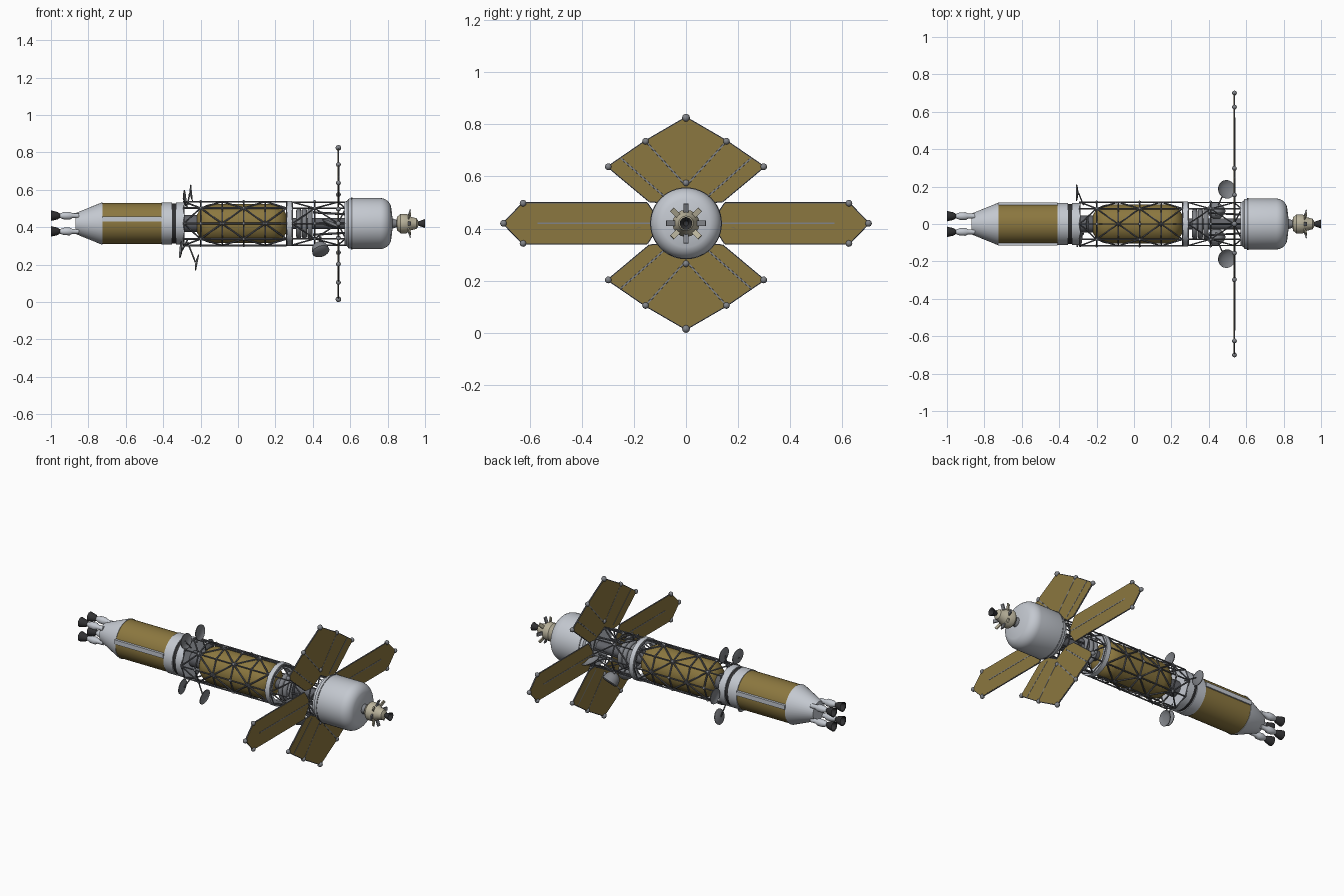
import bpy, bmesh, math
from mathutils import Vector, Matrix

if "Cube" in bpy.data.objects:
    bpy.data.objects.remove(bpy.data.objects["Cube"])

CZ = 0.42  # height of the long axis


def material(name, r, g, b):
    m = bpy.data.materials.new(name)
    m.diffuse_color = (r, g, b, 1)
    m.use_nodes = True
    m.node_tree.nodes["Principled BSDF"].inputs["Base Color"].default_value = m.diffuse_color
    return m


WHITE = material("pale_grey", 0.55, 0.58, 0.63)
GOLD = material("gold_foil", 0.26, 0.185, 0.05)
GREY = material("mid_grey", 0.22, 0.23, 0.25)
TRUSS = material("truss_grey", 0.12, 0.125, 0.14)
DARK = material("dark_grey", 0.03, 0.03, 0.032)
BEIGE = material("beige", 0.5, 0.46, 0.34)


def finish(bm, name, mat, smooth=True):
    bmesh.ops.recalc_face_normals(bm, faces=bm.faces)
    me = bpy.data.meshes.new(name)
    bm.to_mesh(me)
    bm.free()
    me.materials.append(mat)
    ob = bpy.data.objects.new(name, me)
    bpy.context.collection.objects.link(ob)
    if smooth:
        bpy.ops.object.select_all(action='DESELECT')
        ob.select_set(True)
        bpy.context.view_layer.objects.active = ob
        bpy.ops.object.shade_smooth_by_angle(angle=math.radians(35))
    return ob


def lathe(name, profile, mat, origin=(0, 0, CZ), axis=(1, 0, 0), seg=40):
    """Spin (distance along axis, radius) points around the axis."""
    bm = bmesh.new()
    vs = [bm.verts.new((x, r, 0)) for x, r in profile]
    es = [bm.edges.new(p) for p in zip(vs, vs[1:])]
    bmesh.ops.spin(bm, geom=vs + es, cent=(0, 0, 0), axis=(1, 0, 0),
                   angle=2 * math.pi, steps=seg, use_merge=True)
    bmesh.ops.remove_doubles(bm, verts=bm.verts, dist=1e-5)
    rot = Vector((1, 0, 0)).rotation_difference(Vector(axis)).to_matrix().to_4x4()
    bm.transform(Matrix.Translation(origin) @ rot)
    return finish(bm, name, mat)


def drum(name, x0, x1, r, mat, **kw):
    return lathe(name, [(x0, 0), (x0, r), (x1, r), (x1, 0)], mat, **kw)


def rods(name, pairs, r, mat, n=6):
    bm = bmesh.new()
    for p, q in pairs:
        p, q = Vector(p), Vector(q)
        d = q - p
        m = Matrix.Translation((p + q) / 2) @ d.to_track_quat('Z', 'Y').to_matrix().to_4x4()
        bmesh.ops.create_cone(bm, cap_ends=True, segments=n, radius1=r, radius2=r,
                              depth=d.length, matrix=m)
    return finish(bm, name, mat)


def balls(name, points, r, mat):
    bm = bmesh.new()
    for p in points:
        bmesh.ops.create_uvsphere(bm, u_segments=12, v_segments=8, radius=r,
                                  matrix=Matrix.Translation(p))
    return finish(bm, name, mat)


def polar(x, r, a):
    return Vector((x, r * math.cos(a), CZ + r * math.sin(a)))


def arc(cx, cr, r, a0, a1, n=8):
    return [(cx + r * math.cos(math.radians(a0 + (a1 - a0) * i / n)),
             cr + r * math.sin(math.radians(a0 + (a1 - a0) * i / n))) for i in range(n + 1)]


# Rear propulsion stage
lathe("rear_cone", [(-0.87, 0), (-0.87, 0.055), (-0.73, 0.112), (-0.725, 0.112), (-0.725, 0)], WHITE)
drum("rear_gold_tank", -0.726, -0.409, 0.109, GOLD)
drum("rear_collar", -0.41, -0.352, 0.113, WHITE)
drum("dark_band", -0.353, -0.33, 0.107, DARK)
drum("front_collar", -0.331, -0.29, 0.113, WHITE)
for side in (-1, 1):  # raised cable ducts on the flanks
    bm = bmesh.new()
    bmesh.ops.create_cube(bm, size=1, matrix=Matrix.Translation((-0.568, side * 0.108, CZ + 0.025))
                          @ Matrix.Diagonal((0.318, 0.016, 0.026, 1)))
    finish(bm, "cable_duct", WHITE, False)

# Four rear engines
for sy in (-1, 1):
    for sz in (-1, 1):
        o = (0, sy * 0.042, CZ + sz * 0.042)
        lathe("engine_body", [(-0.955, 0), (-0.955, 0.011), (-0.93, 0.02), (-0.90, 0.021),
                              (-0.885, 0.013), (-0.85, 0.013), (-0.85, 0)], WHITE, o, seg=16)
        lathe("engine_bell", [(-0.95, 0.01), (-0.965, 0.02), (-1.0, 0.028), (-0.997, 0.024),
                              (-0.965, 0.015), (-0.955, 0)], DARK, o, seg=20)

# Caged gold tank in the middle
lathe("middle_gold_tank", arc(-0.135, 0.015, 0.09, 180, 90) + arc(0.175, 0.015, 0.09, 90, 0), GOLD)
lathe("middle_tank_end_shaft", [(-0.30, 0.0), (-0.30, 0.045), (-0.20, 0.045), (-0.20, 0)], TRUSS)

# Trusses: eight long rails, octagon rings and diagonals
N = 8


def truss(name, stations, r, thick):
    pairs = []
    ang = [2 * math.pi * i / N for i in range(N)]
    for k, x in enumerate(stations):
        for i in range(N):
            a, b = ang[i], ang[(i + 1) % N]
            pairs.append((polar(x, r, a), polar(x, r, b)))
            if k + 1 < len(stations):
                nx = stations[k + 1]
                pairs.append((polar(x, r, a), polar(nx, r, a)))
                if (i + k) % 2:
                    a, b = b, a
                pairs.append((polar(x, r, a), polar(nx, r, b)))
    rods(name, pairs, thick, TRUSS)


truss("middle_truss", [-0.29, -0.2, -0.085, 0.03, 0.145, 0.26], 0.117, 0.0045)
truss("forward_truss", [0.29, 0.41, 0.535, 0.575], 0.115, 0.004)
balls("truss_joints", [polar(x, 0.117, math.pi * i / 4) for i in range(8)
                       for x in (-0.2, 0.03, 0.41)], 0.008, GREY)

# Bulkhead ring between trusses
lathe("bulkhead_ring", [(0.262, 0.09), (0.262, 0.121), (0.29, 0.121), (0.29, 0.09), (0.262, 0.09)], WHITE)

# Equipment stack inside the forward truss
drum("equipment_core", 0.24, 0.58, 0.03, TRUSS)
for x in (0.325, 0.355, 0.385):
    lathe("equipment_ring", arc(x, 0.068, 0.014, 0, 360, 12), GREY, seg=28)
    drum("equipment_disc", x - 0.006, x + 0.006, 0.066, TRUSS, seg=28)
rods("equipment_struts", [(polar(0.4, 0.06, math.pi * i / 2), polar(0.57, 0.05, math.pi * i / 2))
                          for i in range(4)], 0.006, TRUSS)


# Dish antennas on booms
def dish(name, c, normal, r, depth, mat, root):
    prof = [(-depth, 0), (-depth * 0.75, r * 0.5), (-depth * 0.25, r * 0.87), (0, r),
            (0.004, r), (-depth * 0.3, r * 0.75), (-depth * 0.6, r * 0.4), (-depth * 0.7, 0)]
    lathe(name, prof, mat, c, normal, 24)
    tip = Vector(c) - Vector(normal).normalized() * depth
    rods(name + "_boom", [(root, tip)], 0.004, TRUSS)


for c, n in (((-0.25, 0.0, 0.585), (1, 0, 0.1)), ((-0.285, -0.08, 0.555), (1, -0.1, 0.1)),
             ((-0.305, -0.08, 0.28), (-1, -0.1, 0.1)), ((-0.22, 0.0, 0.212), (1, 0, -0.2)),
             ((-0.305, 0.168, 0.42), (-1, 0, 0))):
    d = Vector((0, c[1], c[2] - CZ)).normalized() * 0.1
    dish("rear_dish", c, n, 0.044, 0.008, GREY, (-0.27, d.y, CZ + d.z))
for s in (-1, 1):
    dish("forward_dish", (0.495, s * 0.185, CZ), (0.45, s * 0.15, 1), 0.05, 0.016, GREY,
         (0.45, s * 0.1, CZ))
    lathe("sensor_pod", arc(0, 0, 0.045, 180, 90) + [(0.012, 0.047), (0.02, 0.035), (0.02, 0)], GREY,
          (0.44, s * 0.07, 0.28), (0.2, s * 0.5, -0.6), 24)
    rods("sensor_pod_arm", [((0.44, s * 0.05, 0.35), (0.44, s * 0.07, 0.28))], 0.008, TRUSS)

# Solar array: flat panels in the plane x = PX
PX = 0.537


def panel(name, pts, nodes, booms):
    """pts, nodes and booms are (y, z offset from the axis)."""
    P = lambda p: Vector((PX, p[0], CZ + p[1]))
    bm = bmesh.new()
    f = bm.faces.new([bm.verts.new(P(p) - Vector((0.004, 0, 0))) for p in pts])
    ext = bmesh.ops.extrude_face_region(bm, geom=[f])
    bmesh.ops.translate(bm, vec=(0.008, 0, 0),
                        verts=[v for v in ext["geom"] if isinstance(v, bmesh.types.BMVert)])
    finish(bm, name, GOLD, False)
    rods(name + "_frame", [(P(p), P(q)) for p, q in zip(pts, pts[1:] + pts[:1])], 0.0042, TRUSS)
    rods(name + "_booms", [(P(p), P(q)) for p, q in booms], 0.0055, GREY)
    balls(name + "_joints", [P(p) for p in nodes], 0.013, GREY)


for s in (-1, 1):
    panel("side_panel",
          [(s * 0.1, 0), (s * 0.15, 0.077), (s * 0.625, 0.077), (s * 0.7, 0),
           (s * 0.625, -0.077), (s * 0.15, -0.077)],
          [(s * 0.7, 0), (s * 0.625, 0.077), (s * 0.625, -0.077)],
          [((s * 0.1, 0), (s * 0.57, 0))])
    for t in (-1, 1):
        panel("upper_panel" if t > 0 else "lower_panel",
              [(0, t * 0.405), (s * 0.155, t * 0.315), (s * 0.298, t * 0.217),
               (s * 0.14, t * 0.085), (s * 0.08, t * 0.08), (0, t * 0.125)],
              [(s * 0.155, t * 0.315), (s * 0.298, t * 0.217), (0, t * 0.155)],
              [((s * 0.155, t * 0.315), (s * 0.01, t * 0.155)),
               ((s * 0.25, t * 0.25), (s * 0.08, t * 0.1))])
balls("array_tip_joints", [(PX, 0, CZ + t * 0.405) for t in (-1, 1)], 0.015, GREY)

# Forward pressure tank
lathe("forward_tank", [(0.57, 0), (0.57, 0.118), (0.583, 0.12), (0.59, 0.132), (0.61, 0.136), (0.76, 0.136)]
      + arc(0.76, 0.076, 0.06, 90, 15) + [(0.824, 0.05), (0.828, 0)], WHITE, seg=48)
lathe("tank_seam", [(0.605, 0.13), (0.605, 0.138), (0.612, 0.138), (0.612, 0.13)], GREY, seg=48)

# Nose unit with petals and a small nozzle
lathe("nose_stem", [(0.82, 0), (0.82, 0.03), (0.85, 0.018), (0.87, 0.018), (0.87, 0)], GREY, seg=20)
lathe("nose_body", [(0.845, 0), (0.85, 0.035), (0.868, 0.052), (0.9, 0.052), (0.925, 0.036),
                    (0.955, 0.028), (0.965, 0.012), (0.965, 0)], BEIGE, seg=16)
lathe("nose_nozzle", [(0.96, 0.008), (0.972, 0.014), (1.0, 0.024), (0.997, 0.02),
                      (0.972, 0.01), (0.967, 0)], DARK, seg=20)
for i in range(8):
    a = 2 * math.pi * i / 8
    bm = bmesh.new()
    bmesh.ops.create_cube(bm, size=1, matrix=Matrix.Translation((0, 0, CZ))
                          @ Matrix.Rotation(a, 4, 'X') @ Matrix.Translation((0.915, 0, 0.055))
                          @ Matrix.Rotation(0.35, 4, 'Y') @ Matrix.Diagonal((0.007, 0.02, 0.044, 1)))
    finish(bm, "nose_petal", BEIGE if i % 2 else GREY, False)
